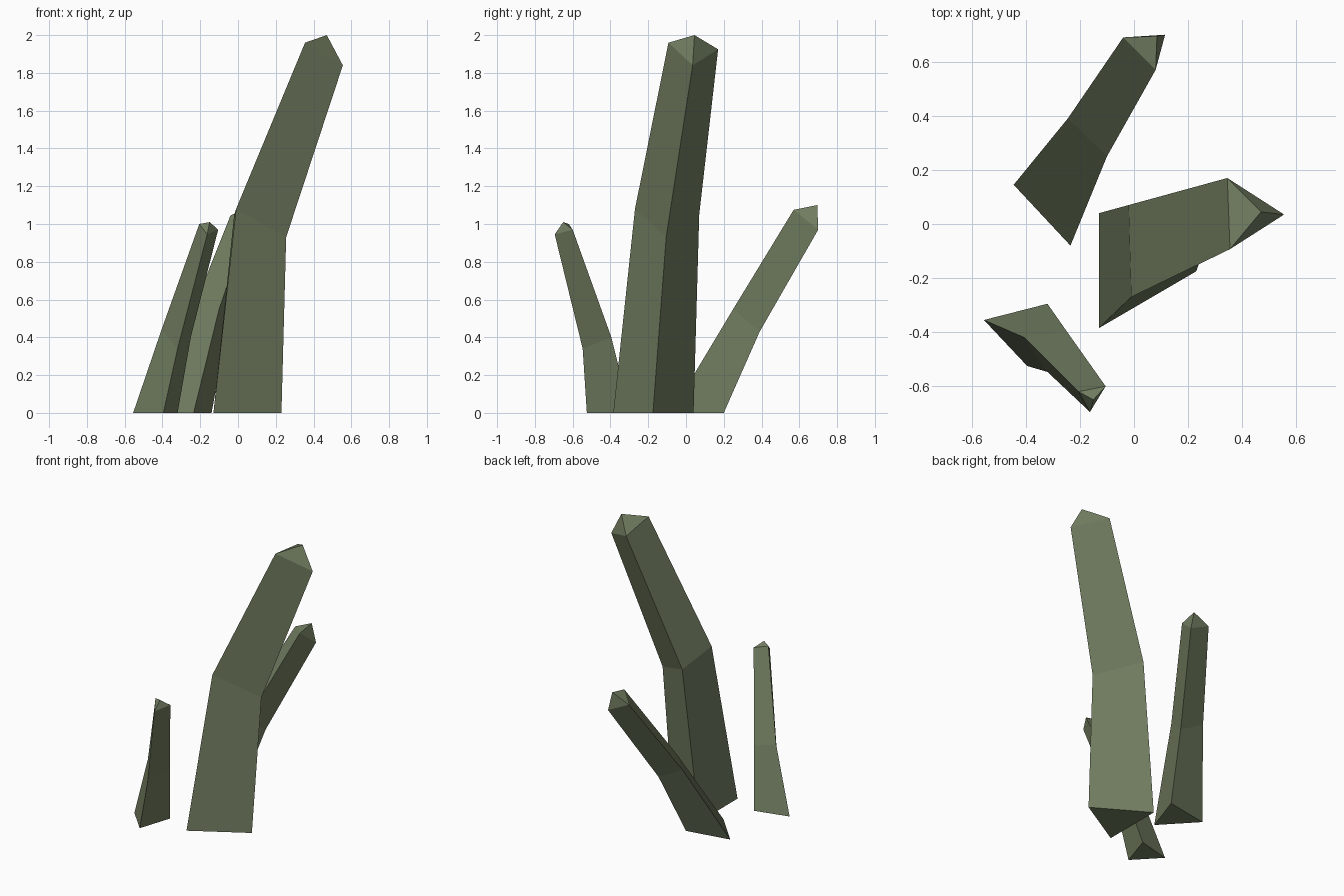
import bpy, bmesh

if "Cube" in bpy.data.objects:
    bpy.data.objects.remove(bpy.data.objects["Cube"])

moss = bpy.data.materials.new("moss green")
moss.diffuse_color = (0.171, 0.212, 0.122, 1)
moss.use_nodes = True
moss.node_tree.nodes["Principled BSDF"].inputs["Base Color"].default_value = moss.diffuse_color


def blade(name, rings, tip):
    """Loft triangular rings from the ground up and close with a pointed tip."""
    bm = bmesh.new()
    loops = [[bm.verts.new(p) for p in ring] for ring in rings]
    bm.faces.new(loops[0])
    for low, high in zip(loops, loops[1:]):
        for i in range(3):
            j = (i + 1) % 3
            bm.faces.new((low[i], low[j], high[j], high[i]))
    apex = bm.verts.new(tip)
    for i in range(3):
        bm.faces.new((loops[-1][i], loops[-1][(i + 1) % 3], apex))
    bmesh.ops.recalc_face_normals(bm, faces=bm.faces[:])
    mesh = bpy.data.meshes.new(name)
    bm.to_mesh(mesh)
    bm.free()
    mesh.materials.append(moss)
    bpy.context.collection.objects.link(bpy.data.objects.new(name, mesh))


# Tall blade leaning right
blade("tall_blade", [
    [(-0.13, 0.04, 0), (-0.13, -0.385, 0), (0.23, -0.175, 0)],
    [(-0.02, 0.07, 1.05), (-0.01, -0.27, 1.08), (0.255, -0.105, 0.93)],
    [(0.345, 0.17, 1.925), (0.355, -0.093, 1.96), (0.555, 0.035, 1.84)],
], (0.47, 0.045, 2.0))

# Short blade leaning back
blade("back_blade", [
    [(-0.445, 0.145, 0), (-0.235, -0.08, 0), (-0.14, 0.2, 0)],
    [(-0.245, 0.39, 0.53), (-0.1, 0.25, 0.55), (-0.06, 0.39, 0.43)],
    [(-0.04, 0.69, 1.045), (0.08, 0.57, 1.075), (0.115, 0.7, 0.97)],
], (0.085, 0.695, 1.1))

# Short blade leaning forward
blade("front_blade", [
    [(-0.555, -0.355, 0), (-0.32, -0.295, 0), (-0.395, -0.525, 0)],
    [(-0.405, -0.42, 0.44), (-0.25, -0.395, 0.4), (-0.32, -0.547, 0.34)],
    [(-0.205, -0.62, 1.0), (-0.105, -0.6, 0.97), (-0.163, -0.695, 0.945)],
], (-0.15, -0.65, 1.01))
